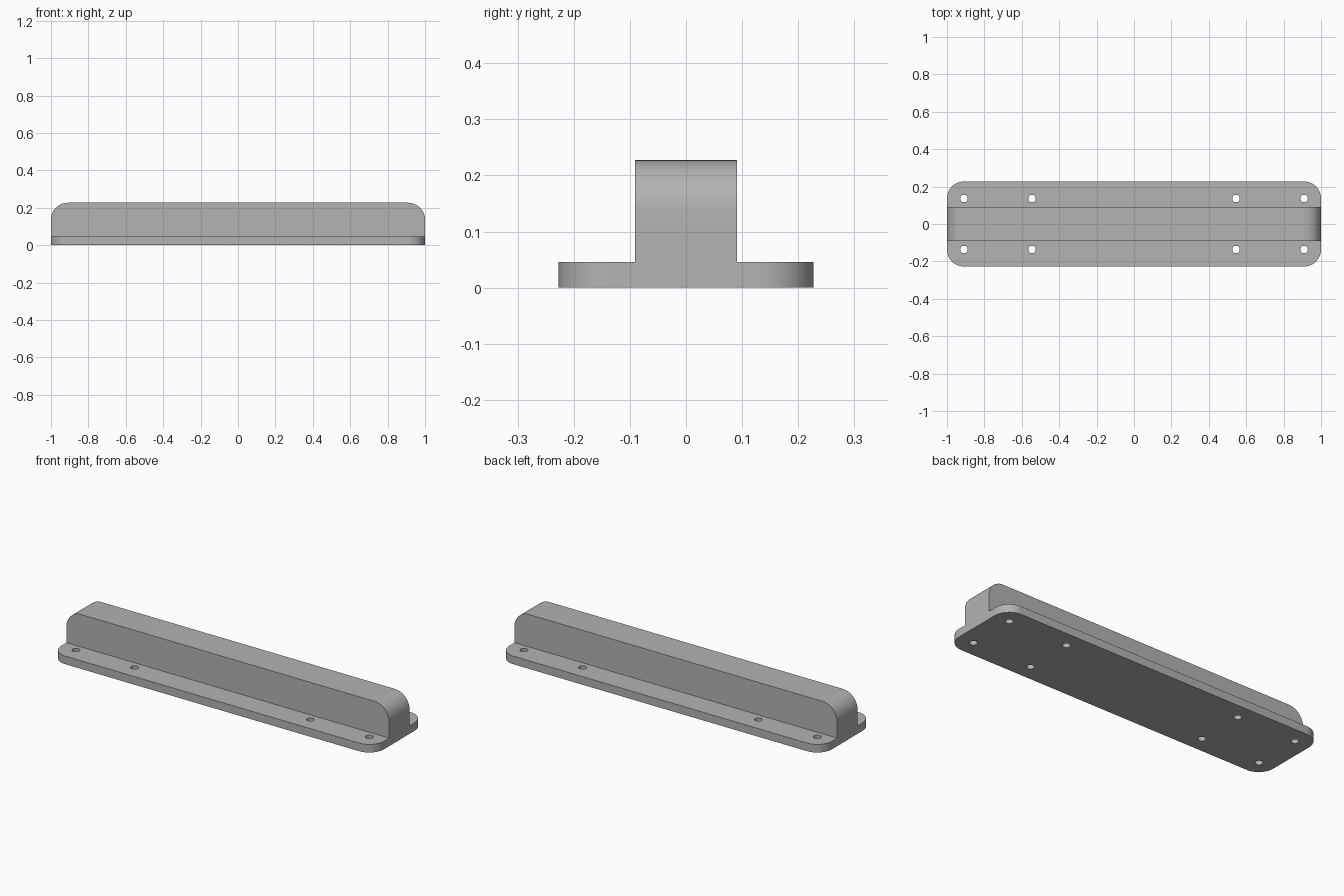
import bpy, bmesh, math
from mathutils import Matrix, Vector

cube = bpy.data.objects.get("Cube")
if cube:
    bpy.data.objects.remove(cube, do_unlink=True)

UNIT = 2 / 220                      # model is 220 units long
LENGTH, WIDTH, HEIGHT = 220, 50, 25
PLATE, RIB, RADIUS, HOLE = 5, 20, 10, 2.2

grey = bpy.data.materials.new("plain_grey")
grey.use_nodes = True
colour = (0.45, 0.45, 0.45, 1)
grey.diffuse_color = colour
grey.node_tree.nodes["Principled BSDF"].inputs["Base Color"].default_value = colour


def arc(cx, cy, start, steps=16):
    """Quarter circle of the corner radius, from the start angle."""
    angles = [math.radians(start + 90 * i / steps) for i in range(steps + 1)]
    return [(cx + RADIUS * math.cos(a), cy + RADIUS * math.sin(a)) for a in angles]


def finish(name, bm):
    bmesh.ops.recalc_face_normals(bm, faces=bm.faces)
    bmesh.ops.scale(bm, vec=(UNIT,) * 3, verts=bm.verts)
    mesh = bpy.data.meshes.new(name)
    bm.to_mesh(mesh)
    bm.free()
    mesh.materials.append(grey)
    obj = bpy.data.objects.new(name, mesh)
    bpy.context.collection.objects.link(obj)
    return obj


def prism(name, points, push):
    """Extrude a closed outline of 3D points along push."""
    bm = bmesh.new()
    face = bm.faces.new([bm.verts.new(p) for p in points])
    result = bmesh.ops.extrude_face_region(bm, geom=[face], use_keep_orig=True)
    moved = [v for v in result["geom"] if isinstance(v, bmesh.types.BMVert)]
    bmesh.ops.translate(bm, vec=push, verts=moved)
    return finish(name, bm)


def combine(target, tool, operation):
    mod = target.modifiers.new(operation.lower(), 'BOOLEAN')
    mod.operation, mod.object, mod.solver = operation, tool, 'EXACT'
    bpy.ops.object.select_all(action='DESELECT')
    bpy.context.view_layer.objects.active = target
    target.select_set(True)
    bpy.ops.object.modifier_apply(modifier=mod.name)
    bpy.data.objects.remove(tool, do_unlink=True)


# Base plate with rounded corners
ex, ey = LENGTH / 2 - RADIUS, WIDTH / 2 - RADIUS
outline = arc(ex, ey, 0) + arc(-ex, ey, 90) + arc(-ex, -ey, 180) + arc(ex, -ey, 270)
body = prism("mounting_rail", [(x, y, 0) for x, y in outline], (0, 0, PLATE))

# Central rib with rounded upper ends, flush with the plate ends
half, top = LENGTH / 2, HEIGHT - RADIUS
side = [(-half, 0), (half, 0)] + arc(ex, top, 0) + arc(-ex, top, 90)
rib = prism("rib", [(x, -RIB / 2, z) for x, z in side], (0, RIB, 0))
combine(body, rib, 'UNION')

# Screw holes through the plate
bm = bmesh.new()
for x in (-100, -60, 60, 100):
    for y in (-15, 15):
        bmesh.ops.create_cone(bm, cap_ends=True, segments=32, radius1=HOLE, radius2=HOLE,
                              depth=PLATE * 3, matrix=Matrix.Translation((x, y, PLATE / 2)))
cutter = finish("hole_cutter", bm)
cutter.hide_render = True
combine(body, cutter, 'DIFFERENCE')

bpy.ops.object.shade_smooth_by_angle(angle=math.radians(30))
